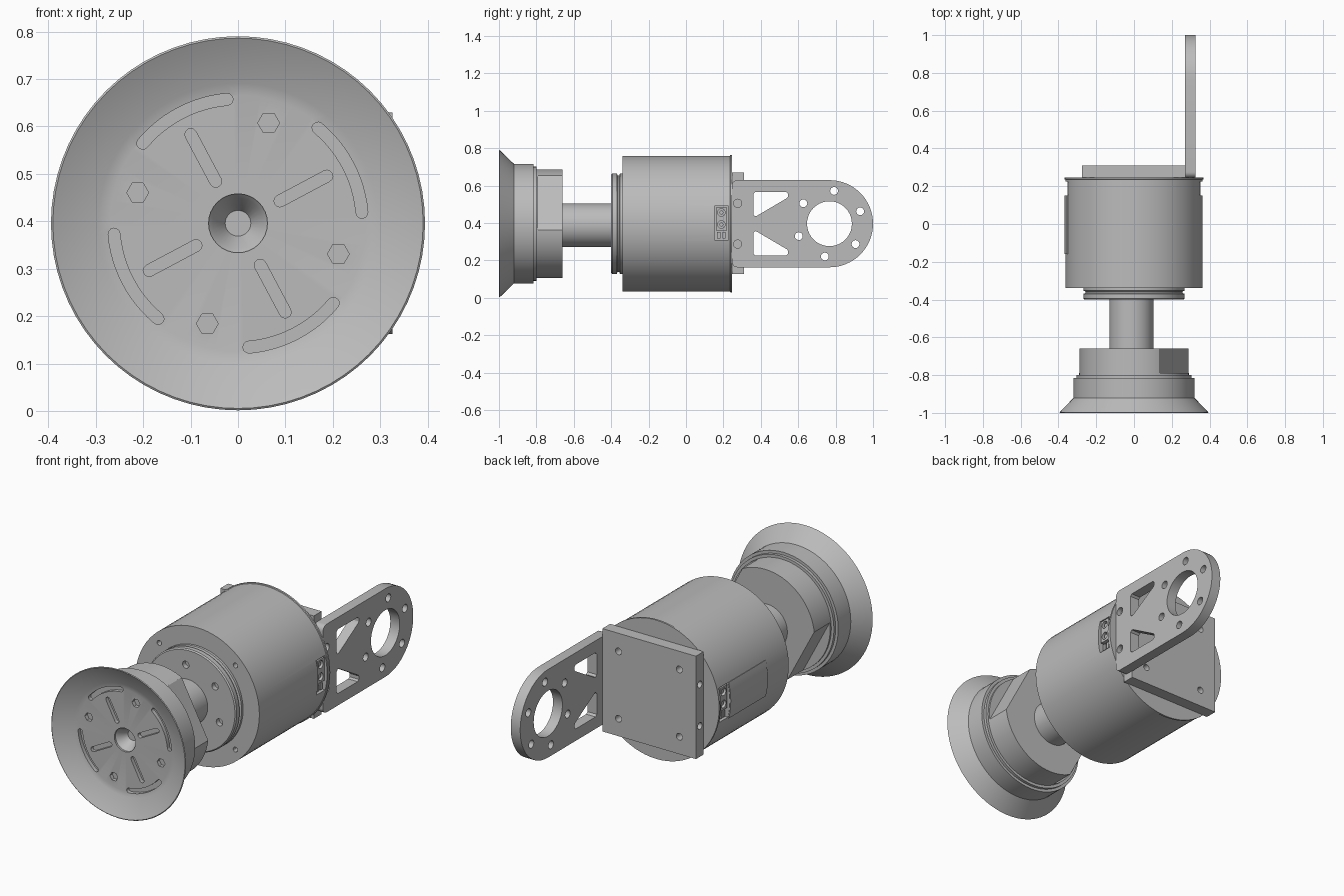
import bpy, bmesh, math
from math import cos, sin, radians, pi

AXIS_Z = 0.396

old = bpy.data.objects.get("Cube")
if old:
    bpy.data.objects.remove(old, do_unlink=True)

grey = bpy.data.materials.new("plain_grey")
grey.use_nodes = True
grey.diffuse_color = (0.5, 0.5, 0.5, 1)
grey.node_tree.nodes["Principled BSDF"].inputs["Base Color"].default_value = (0.5, 0.5, 0.5, 1)


def finish(name, bm):
    bmesh.ops.recalc_face_normals(bm, faces=bm.faces)
    mesh = bpy.data.meshes.new(name)
    bm.to_mesh(mesh)
    bm.free()
    mesh.materials.append(grey)
    obj = bpy.data.objects.new(name, mesh)
    bpy.context.collection.objects.link(obj)
    return obj


def lathe(name, profile, x=0.0, z=AXIS_Z, steps=72):
    """Spin (radius, y) points around an axis parallel to y."""
    bm = bmesh.new()
    verts = [bm.verts.new((x + r, y, z)) for r, y in profile]
    edges = [bm.edges.new(p) for p in zip(verts, verts[1:])]
    bmesh.ops.spin(bm, geom=verts + edges, cent=(x, 0, z), axis=(0, 1, 0),
                   angle=2 * pi, steps=steps, use_merge=True)
    bmesh.ops.remove_doubles(bm, verts=bm.verts, dist=1e-5)
    return finish(name, bm)


def prism(name, points, axis, start, end):
    """Extrude an outline; heights are measured from the main axis."""
    bm = bmesh.new()
    place = {"Y": lambda p: (p[0], start, AXIS_Z + p[1]),
             "X": lambda p: (start, p[0], AXIS_Z + p[1])}[axis]
    face = bm.faces.new([bm.verts.new(place(p)) for p in points])
    new = bmesh.ops.extrude_face_region(bm, geom=[face])["geom"]
    shift = (0, end - start, 0) if axis == "Y" else (end - start, 0, 0)
    bmesh.ops.translate(bm, vec=shift, verts=[v for v in new if isinstance(v, bmesh.types.BMVert)])
    return finish(name, bm)


def arc(cx, cy, r, a, b, n=12):
    return [(cx + r * cos(radians(a + (b - a) * i / n)),
             cy + r * sin(radians(a + (b - a) * i / n))) for i in range(n + 1)]


def circle(cx, cy, r, n=24):
    return arc(cx, cy, r, 0, 360, n)[:-1]


def rect(x0, x1, y0, y1):
    return [(x0, y0), (x1, y0), (x1, y1), (x0, y1)]


def polar(r, a):
    return r * cos(radians(a)), r * sin(radians(a))


def curved_slot(r, a, b, w):
    """Band along an arc with rounded ends."""
    return (arc(0, 0, r + w, a, b) + arc(*polar(r, b), w, b, b + 180, 6)[1:-1]
            + arc(0, 0, r - w, b, a) + arc(*polar(r, a), w, a + 180, a + 360, 6)[1:-1])


def radial_slot(r0, r1, a, w):
    return arc(*polar(r1, a), w, a - 90, a + 90, 6) + arc(*polar(r0, a), w, a + 90, a + 270, 6)


def cut(obj, cutters):
    for c in cutters:
        mod = obj.modifiers.new("cut", "BOOLEAN")
        mod.operation = "DIFFERENCE"
        mod.solver = "EXACT"
        mod.object = c
    graph = bpy.context.evaluated_depsgraph_get()
    mesh = bpy.data.meshes.new_from_object(obj.evaluated_get(graph))
    obj.modifiers.clear()
    obj.data = mesh
    for c in cutters:
        bpy.data.objects.remove(c, do_unlink=True)


# Flared suction cup with its stepped hub
cup = lathe("suction_cup", [(0, -0.945), (0.27, -0.945), (0.295, -0.95), (0.39, -1), (0.394, -0.997),
                            (0.32, -0.92), (0.32, -0.815), (0.305, -0.815), (0.305, -0.80),
                            (0.29, -0.80), (0.29, -0.66), (0, -0.66)])
cuts = [lathe("centre_recess", [(0, -0.97), (0.062, -0.97), (0.062, -0.935), (0.053, -0.925),
                                (0.027, -0.88), (0, -0.88)], steps=32)]
for k in range(4):
    turn = 90 * k
    cuts.append(prism("arc_slot", curved_slot(0.262, 5 + turn, 50 + turn, 0.0125), "Y", -0.97, -0.925))
    cuts.append(prism("radial_slot", radial_slot(0.1, 0.212, 28 + turn, 0.0125), "Y", -0.97, -0.925))
    cuts.append(prism("hex_socket", circle(*polar(0.221, 73 + turn), 0.023, 6), "Y", -0.97, -0.925))

# Two opposite wrench flats on the hub
for a in (28, 208):
    corners = [(0.238, -0.3), (0.4, -0.3), (0.4, 0.3), (0.238, 0.3)]
    c, s = polar(1, a)
    cuts.append(prism("wrench_flat", [(u * c - v * s, u * s + v * c) for u, v in corners],
                      "Y", -0.79, -0.6))
cut(cup, cuts)

# Slightly off-centre output shaft
lathe("shaft", [(0, -0.67), (0.117, -0.67), (0.117, -0.39), (0, -0.39)], x=-0.014, z=0.388, steps=48)

# Motor body with front flange, groove and rear lip
motor = lathe("motor_body", [(0, -0.4), (0.262, -0.4), (0.268, -0.394), (0.268, -0.37), (0.258, -0.366),
                             (0.258, -0.357), (0.268, -0.353), (0.268, -0.34), (0.363, -0.34),
                             (0.363, 0.235), (0.367, 0.237), (0.367, 0.247), (0, 0.247)])
cuts = [prism("face_hole", circle(*polar(0.315, 45 + 90 * k), 0.013, 12), "Y", -0.36, -0.3)
        for k in range(4)]
cuts += [prism("flange_hole", circle(*polar(0.185, 38 + 60 * k), 0.019, 16), "Y", -0.42, -0.375)
         for k in range(6)]
for side in (-1, 1):
    cuts.append(prism("socket_pocket", rect(0.152, 0.226, -0.088, 0.094), "X", side * 0.31, side * 0.4))
cut(motor, cuts)

# Recessed connectors on both sides
for side, label in ((1, "left"), (-1, "right")):
    block = prism(label + "_connector", rect(0.16, 0.218, -0.035, 0.088), "X", side * 0.3, side * 0.352)
    cut(block, [prism("terminal", circle(0.189, z, 0.02, 16), "X", side * 0.33, side * 0.37)
                for z in (0.06, -0.004)])
    for z in (0.06, -0.004):
        prism(label + "_terminal_screw", circle(0.189, z, 0.011, 12), "X", side * 0.325, side * 0.345)
    for y in (0.175, 0.203):
        prism(label + "_pin", rect(y - 0.009, y + 0.009, -0.08, -0.045), "X", side * 0.3, side * 0.345)

# Thin curved cover on the right side
prism("side_cover", arc(0, 0, 0.367, 165, 195) + arc(0, 0, 0.355, 195, 165), "Y", -0.16, 0.15)

# Square mounting plate behind the motor
plate = prism("mounting_plate", rect(-0.275, 0.272, -0.27, 0.274), "Y", 0.245, 0.31)
cuts = [prism("plate_hole", circle(x, z, 0.018, 16), "Y", 0.22, 0.34)
        for x in (-0.178, 0.178) for z in (-0.178, 0.178)]
cuts += [prism("edge_hole", circle(0.277, z, 0.018, 16), "X", -0.3, -0.2) for z in (-0.108, 0.112)]
cut(plate, cuts)

# Side arm with rounded end, bearing hole, bolt circle and lightening windows
half, hub_y = 0.233, 0.767
arm = prism("side_arm", arc(hub_y, 0, half, -90, 90, 32)
            + arc(0.275, half - 0.03, 0.03, 90, 180, 5)
            + arc(0.275, 0.03 - half, 0.03, 180, 270, 5), "X", 0.27, 0.325)
cuts = [prism("bearing_hole", circle(hub_y, 0, 0.12, 40), "X", 0.2, 0.4)]
for k in range(6):
    y, z = polar(0.177, 22 + 60 * k)
    cuts.append(prism("bolt_hole", circle(hub_y + y, z, 0.021, 16), "X", 0.2, 0.4))
for s in (-1, 1):
    window = [(0.36, 0.05), (0.37, 0.04), (0.38, 0.043), (0.54, 0.137), (0.545, 0.145),
              (0.545, 0.162), (0.535, 0.17), (0.37, 0.17), (0.36, 0.16)]
    cuts.append(prism("window", [(y, s * z) for y, z in window], "X", 0.2, 0.4))
    cuts.append(prism("mount_hole", circle(0.276, s * 0.109, 0.022, 16), "X", 0.3, 0.4))
cut(arm, cuts)

# Smooth curved surfaces, keep hard edges
for obj in bpy.context.collection.objects:
    if obj.type == "MESH" and obj.data.materials and obj.data.materials[0] == grey:
        bpy.ops.object.select_all(action="DESELECT")
        obj.select_set(True)
        bpy.context.view_layer.objects.active = obj
        bpy.ops.object.shade_smooth_by_angle(angle=radians(30))
